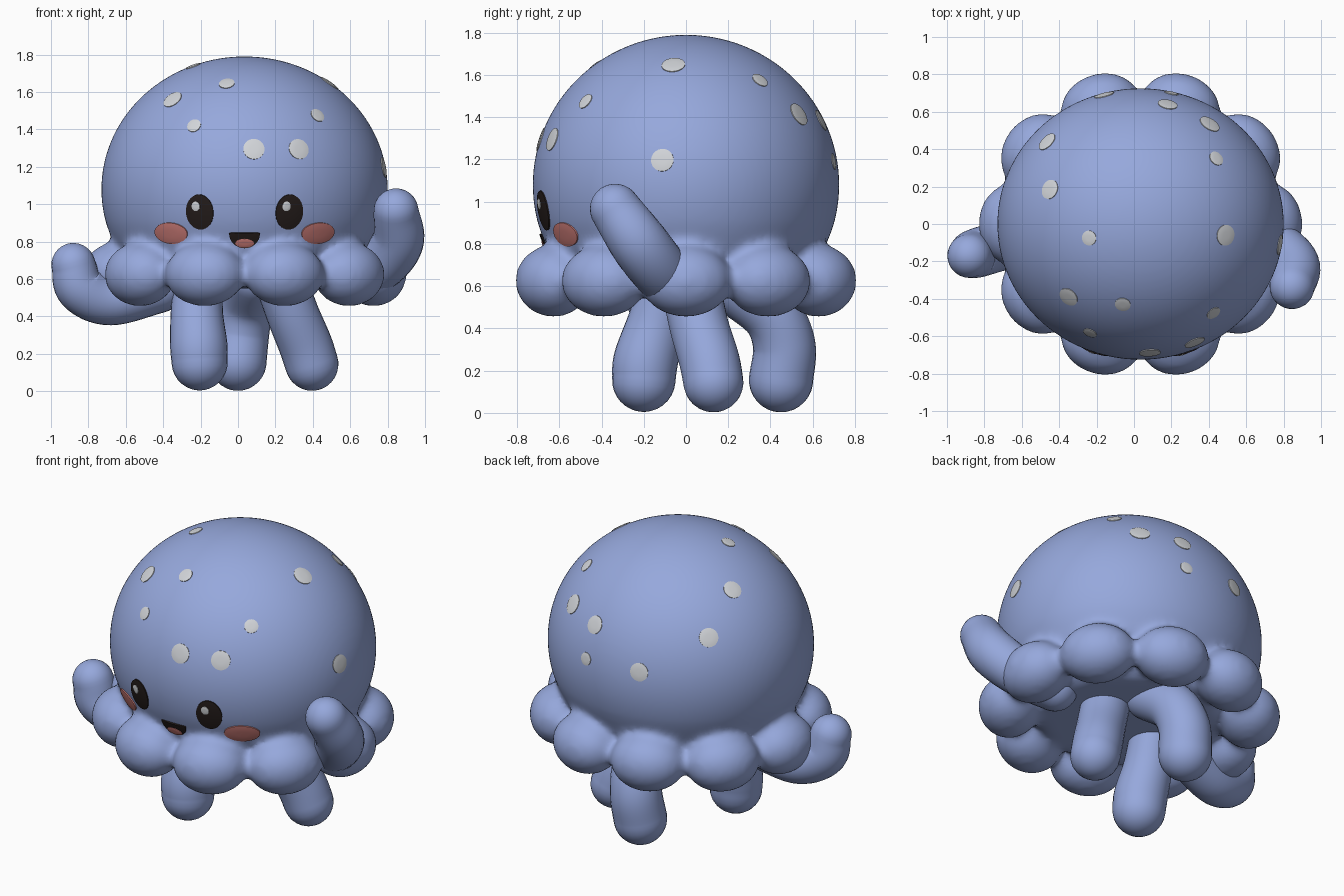
import bpy, bmesh, math
from mathutils import Vector, Matrix

if "Cube" in bpy.data.objects:
    bpy.data.objects.remove(bpy.data.objects["Cube"])

HEAD_C = Vector((0.035, 0, 1.08))
HEAD_R = Vector((0.765, 0.725, 0.71))


def material(name, r, g, b):
    m = bpy.data.materials.new(name)
    m.diffuse_color = (r, g, b, 1)
    m.use_nodes = True
    m.node_tree.nodes["Principled BSDF"].inputs["Base Color"].default_value = m.diffuse_color
    return m


BLUE = material("periwinkle_blue", 0.305, 0.392, 0.716)
PALE = material("pale_grey", 0.64, 0.66, 0.69)
DARK = material("dark_brown", 0.018, 0.012, 0.011)
PINK = material("coral_pink", 0.60, 0.20, 0.185)


def make_object(name, bm, mat):
    bmesh.ops.recalc_face_normals(bm, faces=bm.faces)
    mesh = bpy.data.meshes.new(name)
    bm.to_mesh(mesh)
    bm.free()
    mesh.materials.append(mat)
    mesh.shade_smooth()
    ob = bpy.data.objects.new(name, mesh)
    bpy.context.collection.objects.link(ob)
    return ob


def bridge(bm, rings):
    n = len(rings[0])
    for a, b in zip(rings, rings[1:]):
        for i in range(n):
            j = (i + 1) % n
            bm.faces.new((a[i], a[j], b[j], b[i]))


def on_head(p):
    """Push a point radially onto the head ellipsoid."""
    d = p - HEAD_C
    k = math.sqrt(sum((d[i] / HEAD_R[i]) ** 2 for i in range(3)))
    return HEAD_C + d / k


# Head with a flat underside, ringed by ten lobes, fused and softened
def build_body():
    bm = bmesh.new()
    m = Matrix.Translation(HEAD_C) @ Matrix.Diagonal((*HEAD_R, 1))
    bmesh.ops.create_uvsphere(bm, u_segments=64, v_segments=40, radius=1, matrix=m)
    for v in bm.verts:
        v.co.z = max(v.co.z, 0.55)
    for k in range(10):
        a = math.radians(18 + 36 * k)
        pos = Vector((0.035 + 0.69 * math.sin(a), -0.66 * math.cos(a), 0.625))
        m = (Matrix.Translation(pos) @ Matrix.Rotation(a, 4, 'Z')
             @ Matrix.Diagonal((0.218, 0.178, 0.172, 1)))
        bmesh.ops.create_uvsphere(bm, u_segments=32, v_segments=20, radius=1, matrix=m)
    raw = make_object("body_raw", bm, BLUE)
    mod = raw.modifiers.new("fuse", 'REMESH')
    mod.mode = 'VOXEL'
    mod.voxel_size = 0.02
    dg = bpy.context.evaluated_depsgraph_get()
    fused = bpy.data.meshes.new_from_object(raw.evaluated_get(dg))
    bpy.data.objects.remove(raw)
    bm = bmesh.new()
    bm.from_mesh(fused)
    low = [v for v in bm.verts if v.co.z < 0.92]
    for _ in range(10):
        bmesh.ops.smooth_vert(bm, verts=low, factor=0.5,
                              use_axis_x=True, use_axis_y=True, use_axis_z=True)
    # keep the dome exactly round above the lobes
    for v in bm.verts:
        w = min(max((v.co.z - 0.82) / 0.08, 0), 1)
        if w:
            v.co = v.co.lerp(on_head(v.co), w)
    make_object("head_and_skirt", bm, BLUE)


# Rounded limb swept through (x, y, z, radius) points
def limb(name, pts, sides=28):
    pts = [Vector(p) for p in pts]
    ext = [2 * pts[0] - pts[1]] + pts + [2 * pts[-1] - pts[-2]]
    path = []
    for i in range(1, len(ext) - 2):
        a, b, c, d = ext[i - 1:i + 3]
        for s in range(8):
            t = s / 8
            path.append(0.5 * (2 * b + (c - a) * t + (2 * a - 5 * b + 4 * c - d) * t * t
                               + (3 * b - a - 3 * c + d) * t ** 3))
    path.append(pts[-1])
    stations = []
    for i, p in enumerate(path):
        t = (path[min(i + 1, len(path) - 1)] - path[max(i - 1, 0)]).xyz.normalized()
        stations.append((p.xyz, t, p.w))

    def cap(st, sign):
        c, t, r = st
        angs = [math.radians(x) for x in (12, 24, 36, 48, 60, 72, 81, 87)]
        return [(c + t * sign * r * math.sin(x), t, r * math.cos(x)) for x in angs]

    stations = cap(stations[0], -1)[::-1] + stations + cap(stations[-1], 1)
    bm = bmesh.new()
    rings = []
    for c, t, r in stations:
        u = Vector((0, 1, 0)).cross(t).normalized()
        w = t.cross(u)
        rings.append([bm.verts.new(c + r * (u * math.cos(q) + w * math.sin(q)))
                      for q in (2 * math.pi * i / sides for i in range(sides))])
    bridge(bm, rings)
    bm.faces.new(rings[0])
    bm.faces.new(rings[-1])
    make_object(name, bm, BLUE)


# Thin oval plate that follows the head; flat_top gives a smile shape
def plate(name, centre, ru, rv, mat, lift=0.006, flat_top=False, sides=32):
    c = on_head(Vector(centre))
    n = Vector([(c[i] - HEAD_C[i]) / HEAD_R[i] ** 2 for i in range(3)]).normalized()
    u = Vector((0, 0, 1)).cross(n).normalized()
    v = n.cross(u)
    bm = bmesh.new()
    rings = []
    for f, h in ((0.05, lift), (0.35, lift), (0.7, lift), (1, lift - 0.002), (1, lift - 0.009)):
        ring = []
        for i in range(sides):
            q = 2 * math.pi * i / sides
            a, b = ru * f * math.cos(q), rv * f * math.sin(q)
            if flat_top and b > 0:
                b *= 0.06
            ring.append(bm.verts.new(on_head(c + u * a + v * b) + n * h))
        rings.append(ring)
    bridge(bm, rings)
    bm.faces.new(rings[0])
    ob = make_object(name, bm, mat)
    bpy.ops.object.select_all(action='DESELECT')
    ob.select_set(True)
    bpy.context.view_layer.objects.active = ob
    bpy.ops.object.shade_smooth_by_angle(angle=math.radians(40))


def front(x, z):
    """Point on the front of the head at the given x and z."""
    k = 1 - ((x - HEAD_C.x) / HEAD_R.x) ** 2 - ((z - HEAD_C.z) / HEAD_R.z) ** 2
    return (x, -HEAD_R.y * math.sqrt(max(k, 0)), z)


def top(x, y):
    """Point on the upper head at the given x and y."""
    k = 1 - ((x - HEAD_C.x) / HEAD_R.x) ** 2 - (y / HEAD_R.y) ** 2
    return (x, y, HEAD_C.z + HEAD_R.z * math.sqrt(max(k, 0)))


build_body()

# Three standing legs and two raised arms
limb("front_leg", [(-0.21, -0.08, 0.62, 0.13), (-0.22, -0.14, 0.42, 0.14),
                   (-0.21, -0.19, 0.25, 0.153), (-0.205, -0.2, 0.155, 0.15)])
limb("side_leg", [(0.22, 0.02, 0.62, 0.14), (0.29, 0.06, 0.42, 0.14),
                  (0.36, 0.11, 0.25, 0.143), (0.395, 0.13, 0.145, 0.142)])
limb("back_leg", [(0.08, 0.22, 0.6, 0.13), (0.05, 0.40, 0.47, 0.14),
                  (0.02, 0.465, 0.32, 0.148), (0.0, 0.45, 0.155, 0.152)])
limb("right_arm", [(0.55, -0.04, 0.6, 0.13), (0.74, -0.11, 0.66, 0.135),
                   (0.855, -0.22, 0.8, 0.138), (0.845, -0.335, 0.965, 0.12)])
limb("left_arm", [(-0.42, -0.06, 0.55, 0.13), (-0.68, -0.11, 0.485, 0.132),
                  (-0.84, -0.155, 0.55, 0.132), (-0.88, -0.17, 0.675, 0.118)])

# Face
for side, s in (("left", -1), ("right", 1)):
    x = 0.035 + s * 0.24
    plate(side + "_eye", front(x, 0.958), 0.077, 0.096, DARK, 0.008)
    plate(side + "_eye_glint", front(x - 0.018, 0.99), 0.023, 0.026, PALE, 0.013)
    plate(side + "_cheek", front(0.035 + s * 0.395, 0.845), 0.103, 0.06, PINK, 0.008)
plate("mouth", front(0.035, 0.845), 0.083, 0.085, DARK, 0.010, flat_top=True)
plate("tongue", front(0.035, 0.796), 0.05, 0.026, PINK, 0.014)

# Pale spots scattered on the dome
spots = [(front(0.085, 1.295), 0.057), (front(0.325, 1.295), 0.056),
         (front(-0.235, 1.42), 0.038), (front(0.425, 1.475), 0.04),
         (front(-0.35, 1.56), 0.054), (front(-0.06, 1.645), 0.042),
         (top(-0.24, -0.075), 0.04), (top(-0.45, 0.185), 0.053),
         (top(-0.465, 0.44), 0.055), (top(0.49, -0.06), 0.056),
         (top(0.44, 0.35), 0.041), (top(0.405, 0.535), 0.058),
         (top(0.18, 0.64), 0.053), ((0.8, -0.115, 1.2), 0.054),
         ((-0.16, 0.69, 1.2), 0.054), ((0.2, 0.7, 1.19), 0.038)]
for i, (pos, r) in enumerate(spots):
    plate("spot_%02d" % (i + 1), pos, r, r, PALE)
